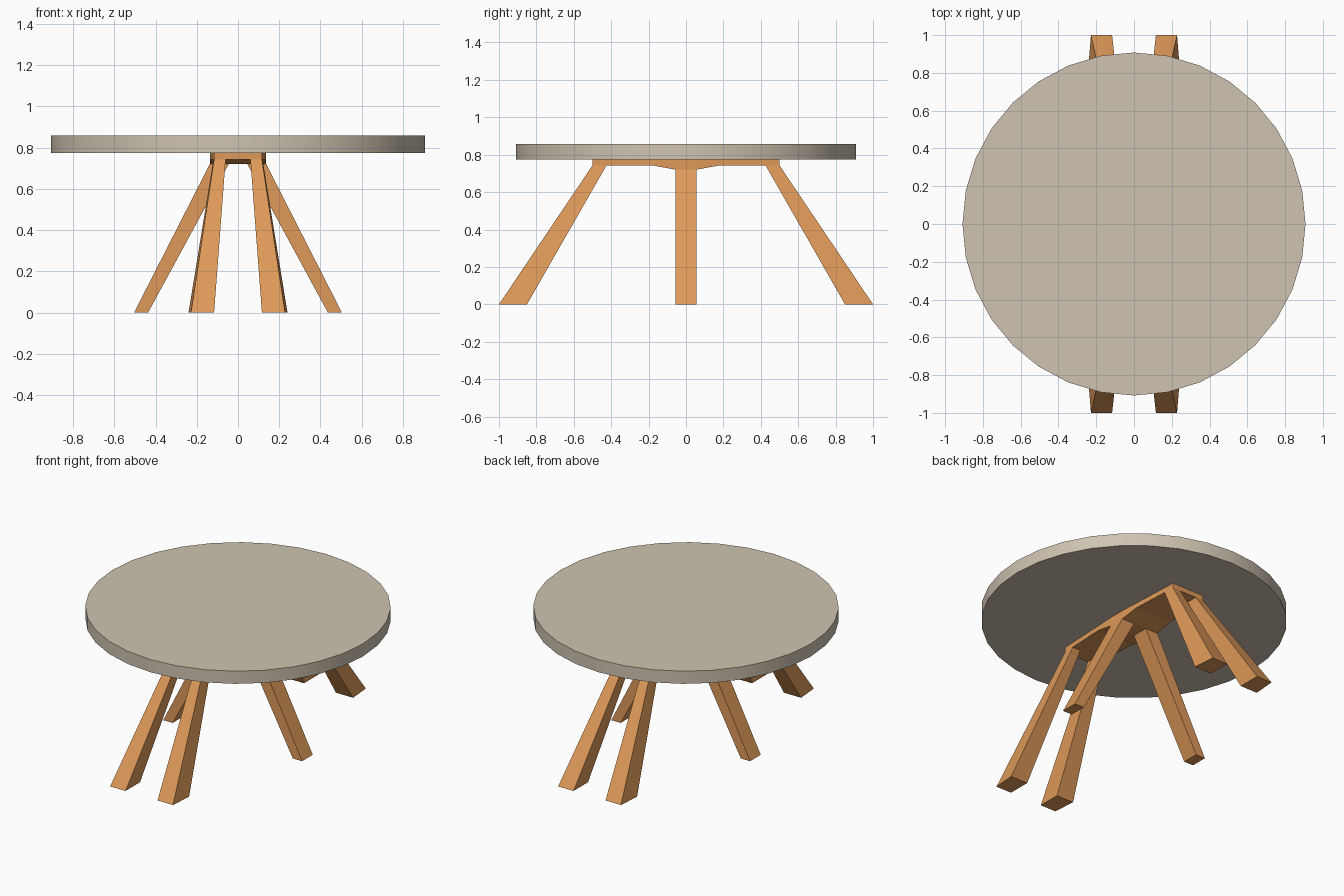
import bpy, bmesh
from mathutils import Vector

if "Cube" in bpy.data.objects:
    bpy.data.objects.remove(bpy.data.objects["Cube"])


def material(name, colour):
    m = bpy.data.materials.new(name)
    m.diffuse_color = (*colour, 1)
    m.use_nodes = True
    m.node_tree.nodes["Principled BSDF"].inputs["Base Color"].default_value = m.diffuse_color
    return m


wood = material("warm wood", (0.73, 0.32, 0.10))
stone = material("pale stone", (0.62, 0.55, 0.44))


def loft(name, rings, mat):
    """Solid skinned through a list of equal-length point rings."""
    bm = bmesh.new()
    vs = [[bm.verts.new(Vector(p)) for p in r] for r in rings]
    n = len(vs[0])
    bm.faces.new(vs[0])
    bm.faces.new(vs[-1])
    for a, b in zip(vs, vs[1:]):
        for i in range(n):
            j = (i + 1) % n
            bm.faces.new((a[i], a[j], b[j], b[i]))
    bmesh.ops.recalc_face_normals(bm, faces=bm.faces)
    me = bpy.data.meshes.new(name)
    bm.to_mesh(me)
    bm.free()
    me.materials.append(mat)
    ob = bpy.data.objects.new(name, me)
    bpy.context.collection.objects.link(ob)
    return ob


TOP, UNDER, RAIL, HUB = 0.858, 0.775, 0.743, 0.72

# Round top
bpy.ops.mesh.primitive_cylinder_add(vertices=32, radius=0.908, depth=TOP - UNDER,
                                    location=(0, 0, (TOP + UNDER) / 2))
top = bpy.context.object
top.name = "table_top"
top.data.materials.append(stone)
bpy.ops.object.shade_smooth_by_angle()

# Central beam, deeper and slightly wider at the middle: (y, half width, underside)
stations = [(0.5, 0.116, RAIL), (0.18, 0.131, RAIL), (0.055, 0.137, HUB)]
stations = [(-y, w, z) for y, w, z in stations] + stations[::-1]
loft("beam", [[(-w, y, UNDER), (w, y, UNDER), (w, y, z), (-w, y, z)]
              for y, w, z in stations], wood)

# Four splayed end legs
for sx, side in ((1, "right"), (-1, "left")):
    for sy, end in ((1, "back"), (-1, "front")):
        foot = [(0.116, 1), (0.228, 1), (0.24, 0.85), (0.116, 0.85)]
        head = [(0.06, 0.5), (0.116, 0.5), (0.119, 0.425), (0.06, 0.425)]
        loft(f"{end}_{side}_leg", [[(sx * x, sy * y, 0) for x, y in foot],
                                   [(sx * x, sy * y, RAIL) for x, y in head]], wood)

    # Side leg in the middle
    loft(f"middle_{side}_leg",
         [[(sx * a, -0.055, z), (sx * b, -0.055, z), (sx * b, 0.055, z), (sx * a, 0.055, z)]
          for a, b, z in ((0.436, 0.504, 0), (0.045, 0.137, HUB))], wood)
